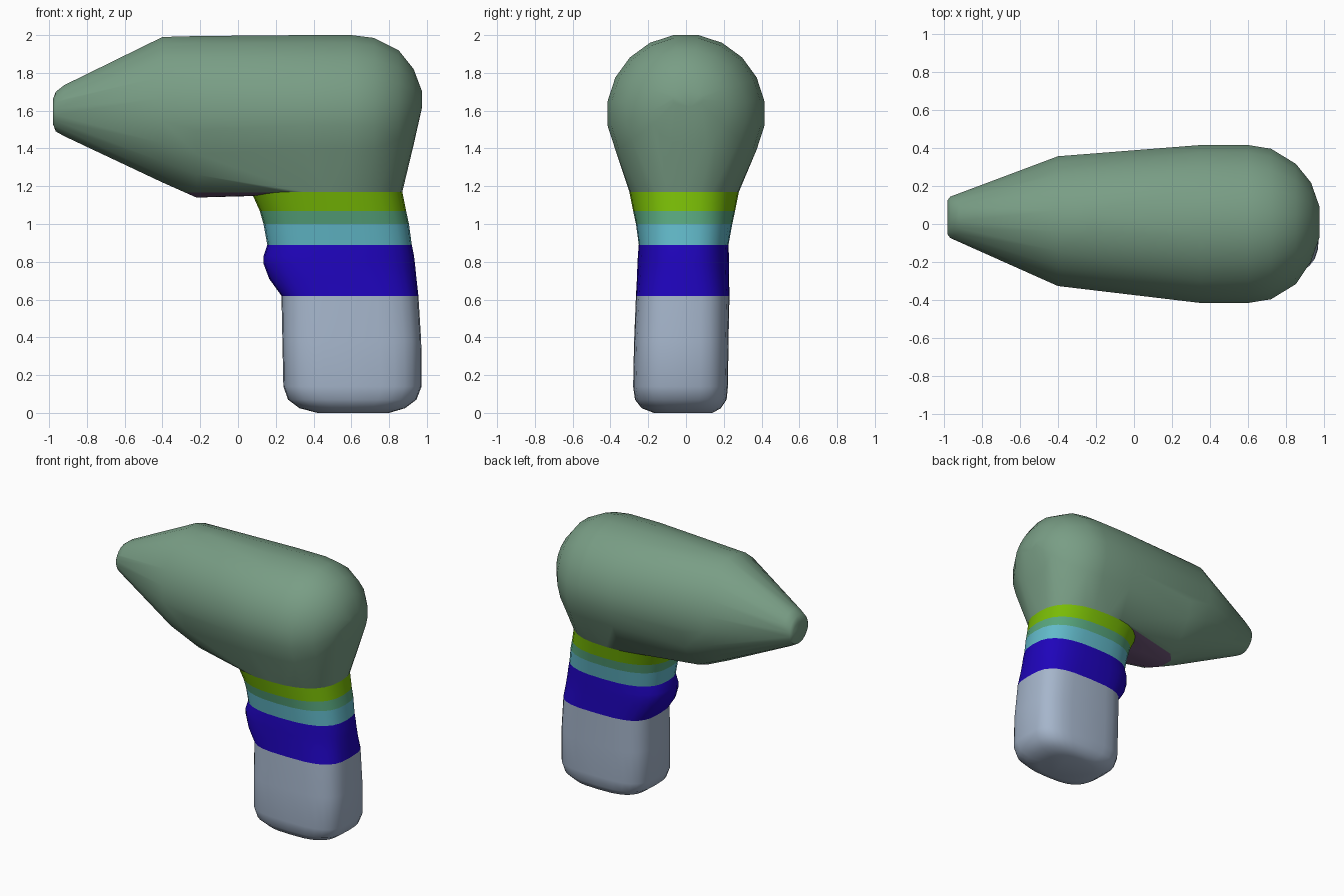
import bpy, bmesh, math

cube = bpy.data.objects.get("Cube")
if cube:
    bpy.data.objects.remove(cube)


def material(name, r, g, b):
    m = bpy.data.materials.new(name)
    m.use_nodes = True
    # display values to linear values
    col = [(c / 255) ** 2.2 for c in (r, g, b)] + [1]
    m.diffuse_color = col
    m.node_tree.nodes["Principled BSDF"].inputs["Base Color"].default_value = col
    return m


sage = material("sage green", 120, 156, 132)
plum = material("dull plum", 112, 88, 122)
lime = material("lime green", 120, 186, 14)
jade = material("jade green", 88, 164, 124)
aqua = material("aqua", 98, 184, 200)
blue = material("deep blue", 36, 12, 186)
grey = material("blue grey", 164, 180, 202)


def sgnpow(v, p):
    return math.copysign(abs(v) ** p, v)


def oval(x0, x1, y0, y1, z, n, count=28):
    """Rounded outline filling a level rectangle; larger n is squarer."""
    pts = []
    for i in range(count):
        a = math.tau * i / count
        pts.append(((x0 + x1) / 2 + (x1 - x0) / 2 * sgnpow(math.cos(a), 2 / n),
                    (y0 + y1) / 2 + (y1 - y0) / 2 * sgnpow(math.sin(a), 2 / n), z))
    return pts


def finish(name, bm, mats, angle):
    bmesh.ops.recalc_face_normals(bm, faces=bm.faces[:])
    me = bpy.data.meshes.new(name)
    bm.to_mesh(me)
    bm.free()
    ob = bpy.data.objects.new(name, me)
    bpy.context.collection.objects.link(ob)
    for m in mats:
        me.materials.append(m)
    bpy.ops.object.select_all(action='DESELECT')
    ob.select_set(True)
    bpy.context.view_layer.objects.active = ob
    bpy.ops.object.shade_smooth_by_angle(angle=math.radians(angle))
    return ob


def loft(name, rings, mat):
    """Closed solid through level outlines."""
    bm = bmesh.new()
    loops = [[bm.verts.new(p) for p in oval(*r)] for r in rings]
    for a, b in zip(loops, loops[1:]):
        for i in range(len(a)):
            j = (i + 1) % len(a)
            bm.faces.new((a[i], a[j], b[j], b[i]))
    bm.faces.new(loops[0])
    bm.faces.new(loops[-1])
    finish(name, bm, [mat], 40)


# Outlines of the neck, shared by neighbouring parts
neck_top = (.07, .87, -.30, .28, 1.17, 2.5)
lime_end = (.115, .89, -.28, .26, 1.07, 2.5)
jade_end = (.135, .905, -.265, .245, 1.0, 2.6)
aqua_end = (.155, .92, -.25, .225, .89, 2.7)
blue_end = (.23, .955, -.265, .23, .62, 3.2)

# Motor housing: hull of upright ovals (x, y centre, half width, low z, high z)
bm = bmesh.new()
housing = [(-.98, .035, .09, 1.53, 1.66), (-.965, .035, .11, 1.49, 1.70),
           (-.92, .035, .125, 1.465, 1.735), (-.4, .015, .345, 1.22, 1.99),
           (-.22, .012, .355, 1.14, 1.995), (.35, .0, .42, 1.17, 2.0),
           (.6, .0, .42, 1.17, 2.0), (.72, .0, .40, 1.18, 1.985),
           (.85, .0, .32, 1.27, 1.92), (.93, .01, .21, 1.42, 1.82),
           (.975, .01, .08, 1.62, 1.70)]
for x, yc, ry, lo, hi in housing:
    for i in range(20):
        a = math.tau * (i + .5) / 20
        k = math.cos(math.pi / 20)
        bm.verts.new((x, yc + ry * math.cos(a),
                      (lo + hi) / 2 + (hi - lo) / 2 * math.sin(a) / k))
for p in oval(*neck_top):
    bm.verts.new(p)
hull = bmesh.ops.convex_hull(bm, input=bm.verts[:])
loose = [v for v in bm.verts if not v.link_faces]
bmesh.ops.delete(bm, geom=loose, context='VERTS')
# Plum underside below the joint line
bmesh.ops.bisect_plane(bm, geom=bm.verts[:] + bm.edges[:] + bm.faces[:],
                       plane_co=(0, 0, 1.168), plane_no=(0, 0, 1))
for f in bm.faces:
    f.material_index = int(f.calc_center_median().z < 1.1679)
finish("motor_housing", bm, [sage, plum], 35)

# Neck bands
loft("upper_neck_band", [neck_top, lime_end], lime)
loft("middle_neck_band", [lime_end, jade_end], jade)
loft("lower_neck_band", [jade_end, aqua_end], aqua)

# Grip with its front swelling
loft("grip", [aqua_end, (.135, .932, -.255, .227, .83, 2.7),
              (.135, .937, -.257, .228, .79, 2.7),
              (.165, .945, -.26, .228, .71, 2.9), blue_end], blue)

# Battery base with rounded foot
loft("battery_base", [blue_end, (.235, .97, -.275, .225, .38, 3.4),
                      (.24, .972, -.28, .222, .14, 3.4),
                      (.265, .945, -.27, .215, .07, 3.3),
                      (.325, .885, -.235, .185, .025, 3),
                      (.42, .80, -.17, .14, 0, 2.6)], grey)
